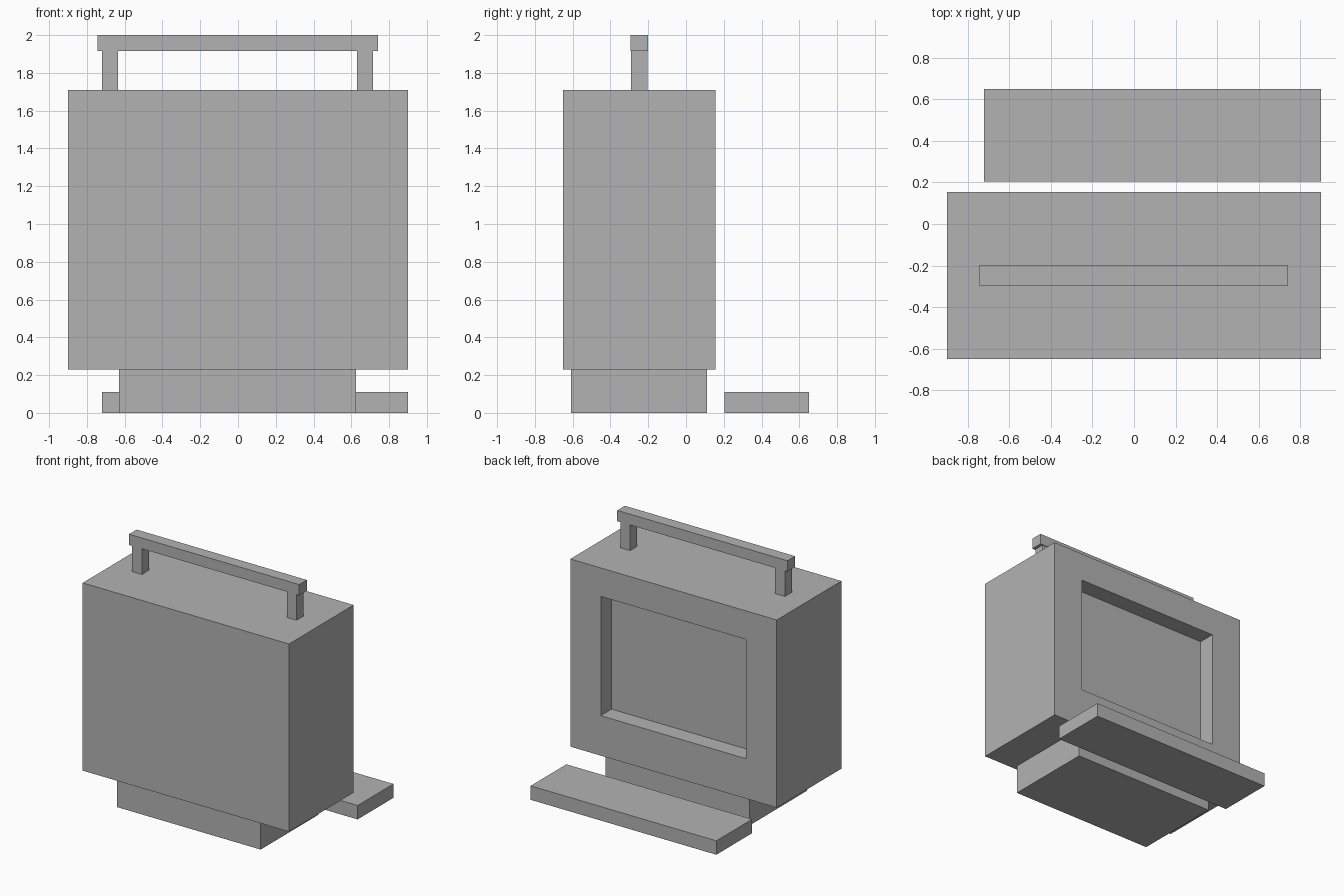
import bpy, bmesh
from mathutils import Vector

if "Cube" in bpy.data.objects:
    bpy.data.objects.remove(bpy.data.objects["Cube"])

grey = bpy.data.materials.new("mid_grey")
grey.diffuse_color = (0.45, 0.45, 0.45, 1)
grey.use_nodes = True
grey.node_tree.nodes["Principled BSDF"].inputs["Base Color"].default_value = grey.diffuse_color


def box(name, x, y, z):
    """Axis-aligned box from (min, max) ranges."""
    bm = bmesh.new()
    bmesh.ops.create_cube(bm, size=1)
    for v in bm.verts:
        v.co = Vector([r[0] if c < 0 else r[1] for c, r in zip(v.co, (x, y, z))])
    mesh = bpy.data.meshes.new(name)
    bm.to_mesh(mesh)
    bm.free()
    mesh.materials.append(grey)
    obj = bpy.data.objects.new(name, mesh)
    bpy.context.collection.objects.link(obj)
    return obj


# Cabinet with a recessed screen on its back face
case = box("cabinet", (-0.9, 0.9), (-0.65, 0.155), (0.23, 1.71))
SCREEN_X, SCREEN_Z, DEPTH = (-0.63, 0.635), (0.545, 1.485), 0.135
bm = bmesh.new()
bm.from_mesh(case.data)
face = max(bm.faces, key=lambda f: f.calc_center_median().y)
bmesh.ops.inset_region(bm, faces=[face], thickness=0.2, use_even_offset=True)
mid = face.calc_center_median()
for v in face.verts:
    v.co.x = SCREEN_X[v.co.x > mid.x]
    v.co.z = SCREEN_Z[v.co.z > mid.z]
screen = bmesh.ops.extrude_discrete_faces(bm, faces=[face])["faces"][0]
for v in screen.verts:
    v.co.y -= DEPTH
bmesh.ops.recalc_face_normals(bm, faces=bm.faces)
bm.to_mesh(case.data)
bm.free()

# Foot under the cabinet
box("base", (-0.63, 0.625), (-0.61, 0.11), (0, 0.23))

# Flat slab lying in front of the screen
box("keyboard", (-0.72, 0.9), (0.205, 0.65), (0, 0.11))

# Carrying handle: two posts and a bar
for side, x in (("left", -0.72), ("right", 0.63)):
    box("handle_post_" + side, (x, x + 0.085), (-0.29, -0.205), (1.71, 1.915))
box("handle_bar", (-0.745, 0.74), (-0.295, -0.2), (1.915, 2.0))
